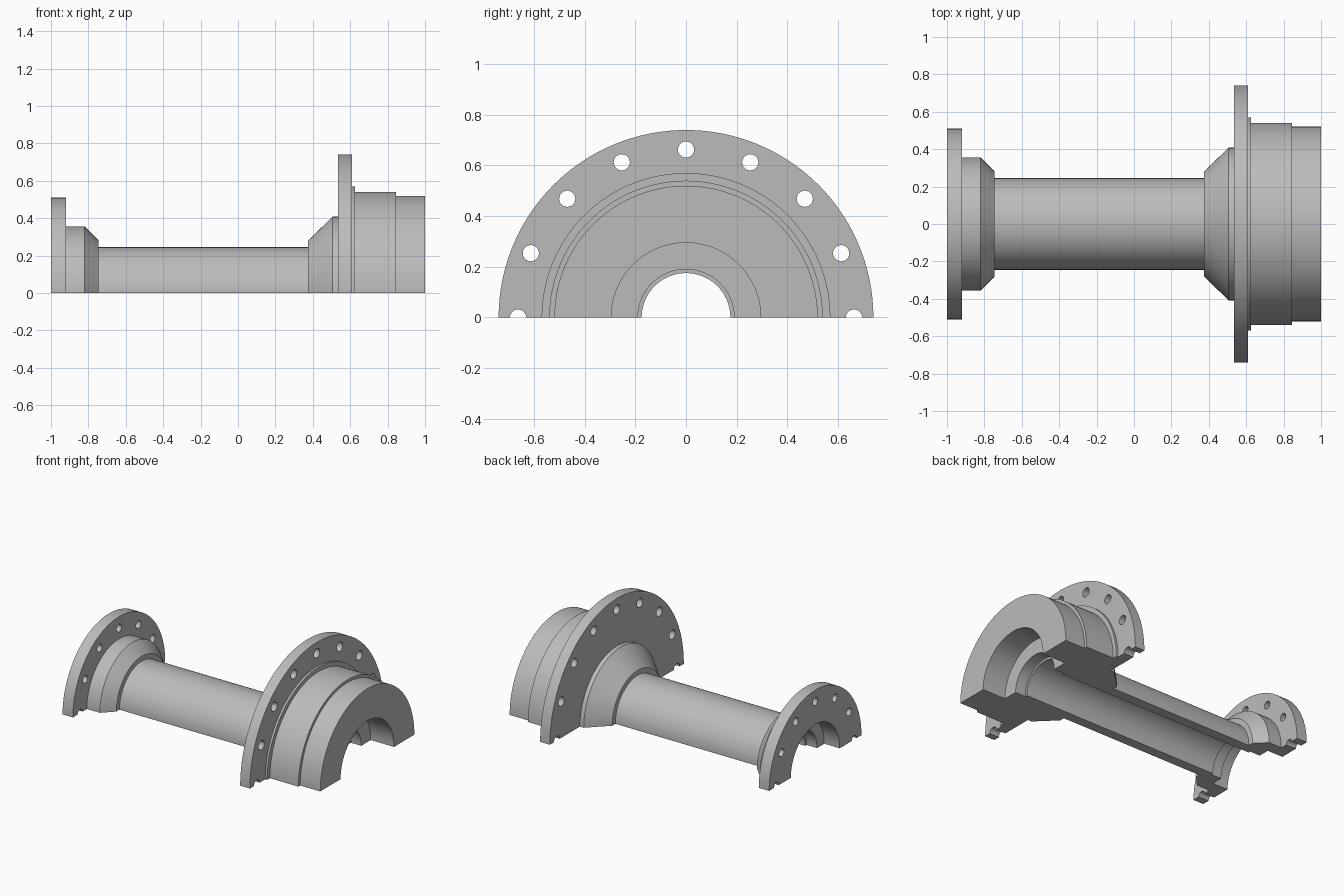
import bpy, bmesh, math
from mathutils import Matrix, Vector

cube = bpy.data.objects.get("Cube")
if cube:
    bpy.data.objects.remove(cube, do_unlink=True)

steel = bpy.data.materials.new("grey_steel")
steel.use_nodes = True
steel.diffuse_color = (0.5, 0.5, 0.5, 1)
steel.node_tree.nodes["Principled BSDF"].inputs["Base Color"].default_value = (0.5, 0.5, 0.5, 1)


def make_object(name, bm):
    bmesh.ops.recalc_face_normals(bm, faces=bm.faces)
    mesh = bpy.data.meshes.new(name)
    bm.to_mesh(mesh)
    bm.free()
    mesh.materials.append(steel)
    obj = bpy.data.objects.new(name, mesh)
    bpy.context.collection.objects.link(obj)
    return obj


def half_revolve(name, profile, steps=64):
    """Sweep a closed (x, radius) section half a turn about the x axis."""
    bm = bmesh.new()
    rings = []
    for i in range(steps + 1):
        a = math.pi * i / steps
        rings.append([bm.verts.new((x, r * math.cos(a), r * math.sin(a))) for x, r in profile])
    n = len(profile)
    for a, b in zip(rings, rings[1:]):
        for j in range(n):
            k = (j + 1) % n
            bm.faces.new((a[j], a[k], b[k], b[j]))
    bm.faces.new(rings[0])
    bm.faces.new(rings[-1])
    return make_object(name, bm)


def bolt_holes(name, x, circle, radius, count):
    """Cutter pins spread over a half circle, including both ends."""
    bm = bmesh.new()
    for i in range(count):
        a = math.pi * i / (count - 1)
        place = Matrix.Translation((x, circle * math.cos(a), circle * math.sin(a)))
        bmesh.ops.create_cone(bm, cap_ends=True, segments=24, radius1=radius, radius2=radius,
                              depth=0.12, matrix=place @ Matrix.Rotation(math.pi / 2, 4, 'Y'))
    obj = make_object(name, bm)
    obj.hide_render = True
    obj.hide_set(True)
    return obj


# Outer contour from the small flange to the large hub end
outer = [(-1, .51), (-.92, .51), (-.92, .355), (-.82, .355), (-.745, .28), (-.745, .245),
         (.375, .245), (.375, .28), (.505, .408), (.535, .408), (.535, .74), (.61, .74),
         (.61, .57), (.625, .57), (.625, .54), (.845, .54), (.845, .52), (1, .52)]
# Stepped bore, running back from the large end
bore = [(1, .295), (.82, .295), (.82, .19), (.74, .19), (.74, .175),
        (-.8, .175), (-.8, .19), (-.88, .19), (-.88, .27), (-1, .27)]

hub = half_revolve("half_hub", outer + bore)

# Bolt holes in both flanges
for cutter in (bolt_holes("large_flange_hole_cutter", .572, .663, .032, 9),
               bolt_holes("small_flange_hole_cutter", -.96, .43, .027, 7)):
    mod = hub.modifiers.new(cutter.name, 'BOOLEAN')
    mod.operation = 'DIFFERENCE'
    mod.solver = 'EXACT'
    mod.object = cutter

# Bake the cuts, then smooth the round surfaces
bpy.context.view_layer.objects.active = hub
hub.select_set(True)
for mod in list(hub.modifiers):
    bpy.ops.object.modifier_apply(modifier=mod.name)
bpy.ops.object.shade_smooth_by_angle(angle=math.radians(30))
